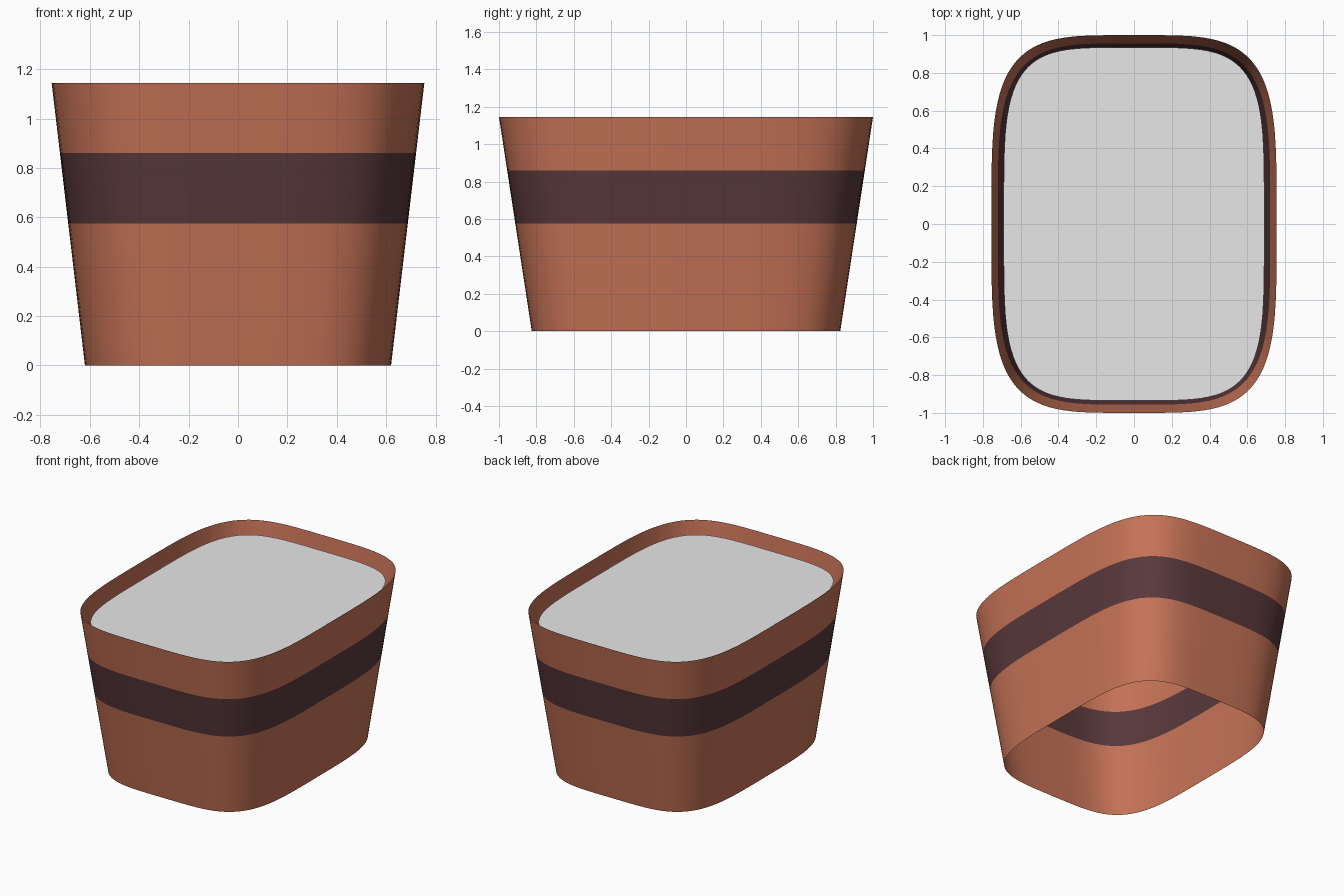
import bpy
import bmesh
import math

cube = bpy.data.objects.get("Cube")
if cube:
    bpy.data.objects.remove(cube, do_unlink=True)

HEIGHT = 1.145
SEGMENTS = 96


def material(name, colour):
    mat = bpy.data.materials.new(name)
    mat.use_nodes = True
    mat.diffuse_color = (*colour, 1)
    mat.node_tree.nodes["Principled BSDF"].inputs["Base Color"].default_value = (*colour, 1)
    return mat


def outline(bm, half_x, half_y, z, power):
    """Ring of vertices around a rounded rectangle."""
    ring = []
    for i in range(SEGMENTS):
        t = math.tau * (i + 0.5) / SEGMENTS
        c, s = math.cos(t), math.sin(t)
        x = math.copysign(abs(c) ** (2 / power), c) * half_x
        y = math.copysign(abs(s) ** (2 / power), s) * half_y
        ring.append(bm.verts.new((x, y, z)))
    return ring


def finish(bm, name, materials):
    mesh = bpy.data.meshes.new(name)
    bm.to_mesh(mesh)
    bm.free()
    for mat in materials:
        mesh.materials.append(mat)
    obj = bpy.data.objects.new(name, mesh)
    bpy.context.collection.objects.link(obj)
    return obj


terracotta = material("terracotta", (0.565, 0.171, 0.095))
dark_brown = material("dark brown", (0.10, 0.04, 0.044))
light_grey = material("light grey", (0.8, 0.8, 0.8))

# Tapered open wall with a dark band around its middle
bm = bmesh.new()
rings = []
for z in (0, 0.575, 0.86, HEIGHT):
    f = z / HEIGHT
    rings.append(outline(bm, 0.62 + 0.135 * f, 0.825 + 0.175 * f, z, 4.1))
for level, (low, high) in enumerate(zip(rings, rings[1:])):
    for i in range(SEGMENTS):
        j = (i + 1) % SEGMENTS
        face = bm.faces.new((low[i], low[j], high[j], high[i]))
        face.smooth = True
        face.material_index = 1 if level == 1 else 0
finish(bm, "pot_wall", [terracotta, dark_brown])

# Flat fill just below the rim, with a small gap to the wall
bm = bmesh.new()
bm.faces.new(outline(bm, 0.69, 0.935, 1.07, 4.4))
finish(bm, "fill_surface", [light_grey])
